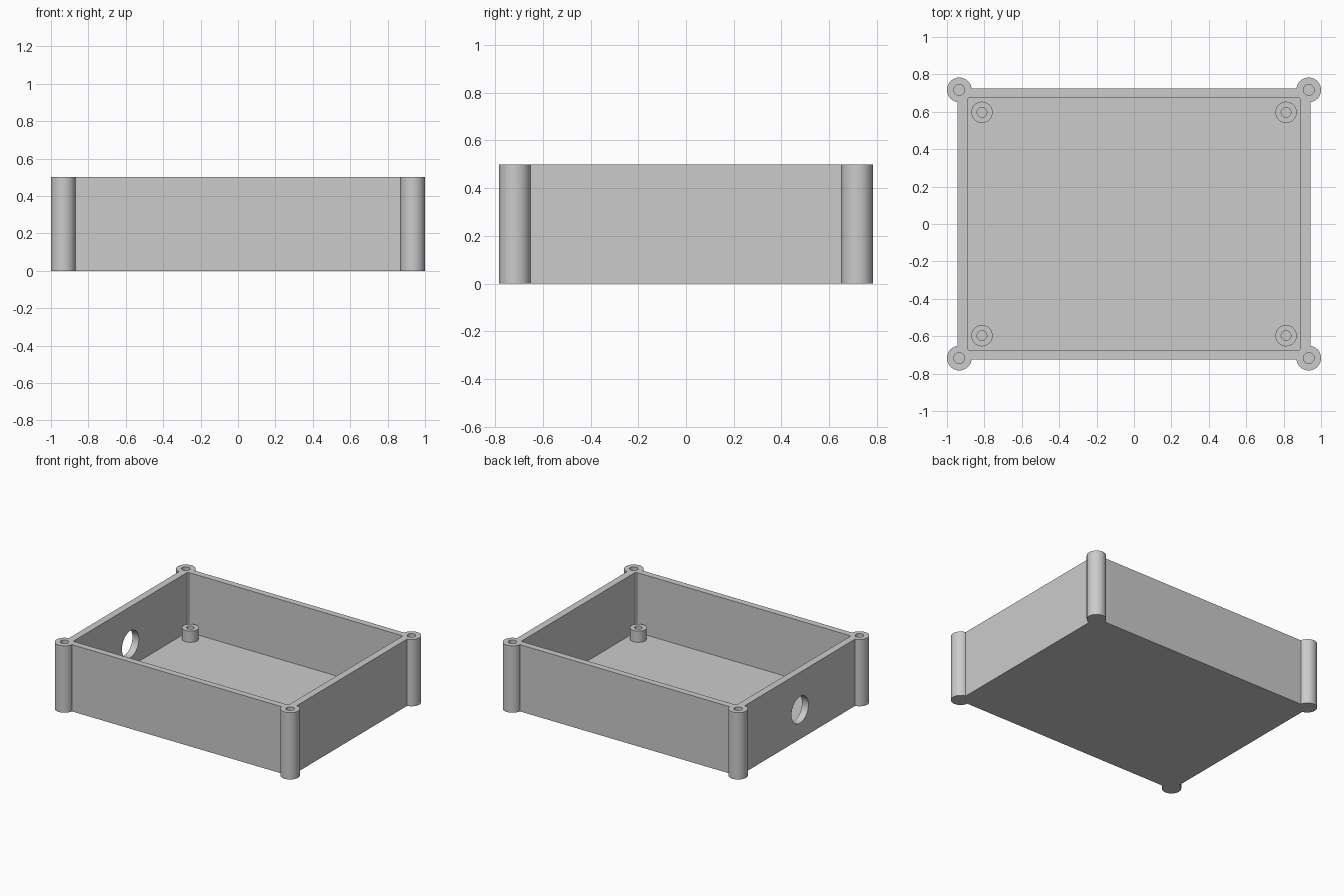
import bpy
import math

if "Cube" in bpy.data.objects:
    bpy.data.objects.remove(bpy.data.objects["Cube"], do_unlink=True)

HEIGHT = 0.5
FLOOR = 0.053
POST = (0.934, 0.717)
STANDOFF = (0.813, 0.597)

grey = bpy.data.materials.new("light grey plastic")
grey.use_nodes = True
grey.diffuse_color = (0.6, 0.6, 0.6, 1)
grey.node_tree.nodes["Principled BSDF"].inputs["Base Color"].default_value = (0.6, 0.6, 0.6, 1)


def finish(name):
    ob = bpy.context.object
    ob.name = name
    ob.data.materials.append(grey)
    return ob


def box(name, half_x, half_y, bottom, top):
    bpy.ops.mesh.primitive_cube_add(size=2, location=(0, 0, (bottom + top) / 2))
    ob = finish(name)
    ob.scale = (half_x, half_y, (top - bottom) / 2)
    bpy.ops.object.transform_apply(location=True, rotation=False, scale=True)
    return ob


def cylinder(name, x, y, radius, bottom, top):
    bpy.ops.mesh.primitive_cylinder_add(
        vertices=64, radius=radius, depth=top - bottom, location=(x, y, (bottom + top) / 2))
    return finish(name)


def combine(target, tool, operation):
    """Apply a boolean and discard the tool object."""
    tool.hide_render = True
    bpy.context.view_layer.objects.active = target
    mod = target.modifiers.new(operation.lower(), "BOOLEAN")
    mod.operation = operation
    mod.solver = "EXACT"
    mod.object = tool
    bpy.ops.object.modifier_apply(modifier=mod.name)
    bpy.data.objects.remove(tool, do_unlink=True)


def smooth(ob):
    bpy.ops.object.select_all(action="DESELECT")
    ob.select_set(True)
    bpy.context.view_layer.objects.active = ob
    bpy.ops.object.shade_smooth_by_angle(angle=math.radians(30))


corners = [(sx, sy) for sx in (-1, 1) for sy in (-1, 1)]

# Open tray
case = box("enclosure_body", 0.944, 0.725, 0, HEIGHT)
combine(case, box("cavity_cutter", 0.891, 0.677, FLOOR, HEIGHT + 0.1), "DIFFERENCE")

# Round corner posts with blind screw holes
for sx, sy in corners:
    x, y = sx * POST[0], sy * POST[1]
    combine(case, cylinder("corner_post", x, y, 0.066, 0, HEIGHT), "UNION")
    combine(case, cylinder("screw_hole_cutter", x, y, 0.029, FLOOR, HEIGHT + 0.1), "DIFFERENCE")

# Cable hole through the right wall
cable = cylinder("cable_hole_cutter", -0.92, 0, 0.1, 0.12, 0.32)
cable.rotation_euler.y = math.pi / 2
combine(case, cable, "DIFFERENCE")
smooth(case)

# Board standoffs on the floor
for sx, sy in corners:
    x, y = sx * STANDOFF[0], sy * STANDOFF[1]
    name = ("back" if sy > 0 else "front") + ("_left" if sx > 0 else "_right") + "_standoff"
    standoff = cylinder(name, x, y, 0.057, FLOOR - 0.01, 0.137)
    combine(standoff, cylinder("pilot_hole_cutter", x, y, 0.026, FLOOR, 0.2), "DIFFERENCE")
    smooth(standoff)
